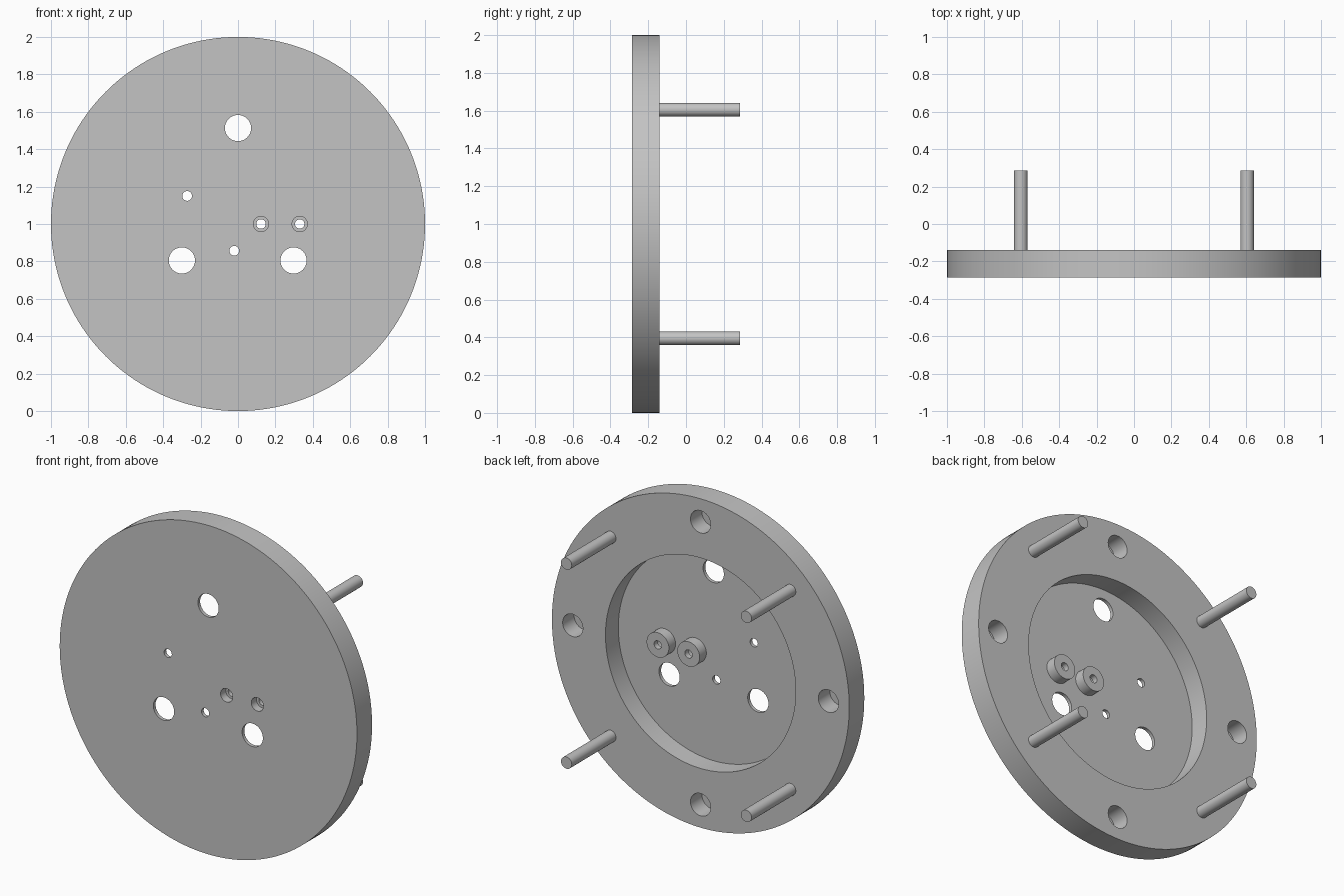
import bpy
import math

if "Cube" in bpy.data.objects:
    bpy.data.objects.remove(bpy.data.objects["Cube"], do_unlink=True)

FRONT, BACK, PIN_END = -0.285, -0.14, 0.285
FLOOR = -0.264          # floor of the rear recess
BOSS_TOP = -0.20
CLEAR = 0.05            # cutter overshoot

grey = bpy.data.materials.new("plain grey")
grey.use_nodes = True
colour = (0.55, 0.55, 0.55, 1)
grey.diffuse_color = colour
grey.node_tree.nodes["Principled BSDF"].inputs["Base Color"].default_value = colour


def rod(name, x, z, radius, y0, y1, sides=48):
    """Cylinder along y between y0 and y1."""
    bpy.ops.mesh.primitive_cylinder_add(
        vertices=sides, radius=radius, depth=y1 - y0,
        location=(x, (y0 + y1) / 2, z), rotation=(math.pi / 2, 0, 0))
    obj = bpy.context.object
    obj.name = name
    obj.data.materials.append(grey)
    return obj


def combine(target, tool, operation):
    """Apply a boolean and discard its tool."""
    mod = target.modifiers.new(operation.lower(), "BOOLEAN")
    mod.operation = operation
    mod.solver = "EXACT"
    mod.object = tool
    bpy.context.view_layer.objects.active = target
    bpy.ops.object.modifier_apply(modifier=mod.name)
    bpy.data.objects.remove(tool, do_unlink=True)


def smooth(obj):
    bpy.ops.object.select_all(action="DESELECT")
    obj.select_set(True)
    bpy.context.view_layer.objects.active = obj
    bpy.ops.object.shade_smooth_by_angle(angle=math.radians(30))


# Round plate with a wide recess in the back
plate = rod("round_plate", 0, 1, 1, FRONT, BACK, 160)
combine(plate, rod("recess_cutter", 0, 1, 0.64, FLOOR, BACK + CLEAR, 128), "DIFFERENCE")

# Two counterbored bosses on the recess floor
for x in (0.123, 0.33):
    combine(plate, rod("boss", x, 1, 0.075, FLOOR - 0.01, BOSS_TOP), "UNION")
    combine(plate, rod("counterbore", x, 1, 0.041, FRONT - CLEAR, -0.235), "DIFFERENCE")
    combine(plate, rod("bore", x, 1, 0.025, FRONT - CLEAR, BACK), "DIFFERENCE")

# Through holes in the thin floor
for x, z, r in ((0, 1.513, 0.07), (-0.3, 0.805, 0.07), (0.297, 0.805, 0.07),
                (-0.272, 1.15, 0.026), (-0.02, 0.857, 0.026)):
    combine(plate, rod("hole_cutter", x, z, r, FRONT - CLEAR, BACK), "DIFFERENCE")

# Four blind holes around the back rim
for i in range(4):
    a = i * math.pi / 2
    combine(plate, rod("blind_cutter", 0.86 * math.cos(a), 1 + 0.86 * math.sin(a),
                       0.068, BACK - 0.11, BACK + CLEAR), "DIFFERENCE")
smooth(plate)

# Four pins standing out of the back rim
for side, sx in (("left", 1), ("right", -1)):
    for level, sz in (("upper", 1), ("lower", -1)):
        smooth(rod(f"{level}_{side}_pin", sx * 0.605, 1 + sz * 0.605, 0.036,
                   BACK - 0.01, PIN_END))
